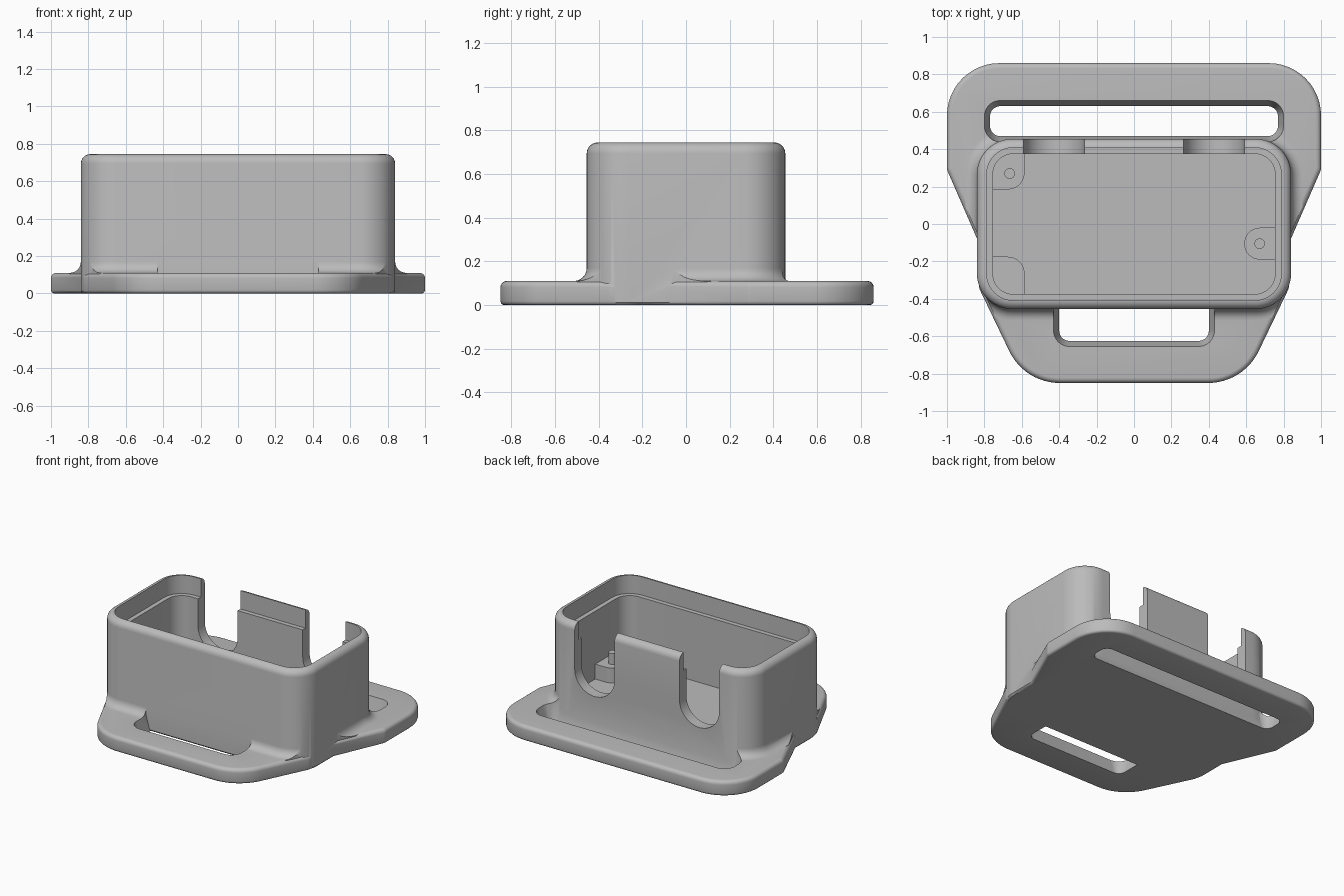
import bpy, bmesh, math
from mathutils import Vector

cube = bpy.data.objects.get("Cube")
if cube:
    bpy.data.objects.remove(cube)

grey = bpy.data.materials.new("plain_grey")
grey.use_nodes = True
GREY = (0.5, 0.5, 0.5, 1)
grey.diffuse_color = GREY
grey.node_tree.nodes["Principled BSDF"].inputs["Base Color"].default_value = GREY


def rounded(corners, steps=12):
    """Counter-clockwise polygon (x, y, radius) with filleted corners."""
    pts = []
    for i, (x, y, r) in enumerate(corners):
        p = Vector((x, y))
        if r == 0:
            pts.append(p)
            continue
        a = (Vector(corners[i - 1][:2]) - p).normalized()
        b = (Vector(corners[(i + 1) % len(corners)][:2]) - p).normalized()
        half = a.angle(b) / 2
        centre = p + (a + b).normalized() * (r / math.sin(half))
        start = p + a * (r / math.tan(half)) - centre
        end = p + b * (r / math.tan(half)) - centre
        sweep = math.atan2(start.x * end.y - start.y * end.x, start.dot(end))
        for k in range(steps + 1):
            t = sweep * k / steps
            c, s = math.cos(t), math.sin(t)
            pts.append(centre + Vector((start.x * c - start.y * s, start.x * s + start.y * c)))
    return pts


def rect(x0, x1, y0, y1, r):
    return rounded([(x1, y1, r), (x0, y1, r), (x0, y0, r), (x1, y0, r)])


def offset(pts, d):
    """Move an outline outward by d (inward when negative)."""
    out = []
    for i, p in enumerate(pts):
        e1 = (p - pts[i - 1]).normalized()
        e2 = (pts[(i + 1) % len(pts)] - p).normalized()
        n1, n2 = Vector((e1.y, -e1.x)), Vector((e2.y, -e2.x))
        out.append(p + (n1 + n2) * (d / (1 + n1.dot(n2))))
    return out


def loft(name, outline, layers):
    """Stack offset copies of an outline: layers are (offset, z)."""
    bm = bmesh.new()
    rings = [[bm.verts.new((p.x, p.y, z)) for p in offset(outline, d)] for d, z in layers]
    n = len(outline)
    for lo, hi in zip(rings, rings[1:]):
        for i in range(n):
            j = (i + 1) % n
            bm.faces.new((lo[i], lo[j], hi[j], hi[i]))
    bm.faces.new(rings[0][::-1])
    bm.faces.new(rings[-1])
    bmesh.ops.recalc_face_normals(bm, faces=bm.faces[:])
    mesh = bpy.data.meshes.new(name)
    bm.to_mesh(mesh)
    bm.free()
    mesh.materials.append(grey)
    ob = bpy.data.objects.new(name, mesh)
    bpy.context.collection.objects.link(ob)
    return ob


def combine(target, tool, operation):
    """Apply a boolean and discard the tool object."""
    mod = target.modifiers.new(operation, "BOOLEAN")
    mod.operation, mod.object, mod.solver = operation, tool, "EXACT"
    bpy.context.view_layer.objects.active = target
    bpy.ops.object.modifier_apply(modifier=mod.name)
    bpy.data.objects.remove(tool)


def arc(r, d0, z0, a0, a1, steps=6):
    """Quarter-round layers about (d0, z0)."""
    angles = [math.radians(a0 + (a1 - a0) * k / steps) for k in range(steps + 1)]
    return [(d0 + r * math.cos(a), z0 + r * math.sin(a)) for a in angles]


PLATE, FLOOR, TOP = 0.11, 0.11, 0.745

# Strap plate with rounded rims
half = [(1, 0.86, 0.28), (0.83, -0.1, 0), (0.83, -0.34, 0.1), (0.585, -0.85, 0.3)]
side = [half[0], (1, 0.29, 0.06)] + half[1:]
mirror = [(-x, y, r) for x, y, r in side]
plate_outline = rounded((side + mirror[::-1])[::-1])
body = loft("buckle_body", plate_outline,
            arc(0.018, -0.018, 0.018, -90, 0, 3) + arc(0.028, -0.028, PLATE - 0.028, 0, 90))

# Concave fillet where the box meets the plate, kept within the plate outline
box_outline = rect(-0.84, 0.84, -0.455, 0.455, 0.19)
R = 0.06
fillet = loft("fillet", box_outline,
              [(R, PLATE - 0.03)] + arc(R, R, PLATE + R, -90, -180) + [(-0.01, PLATE + R)])
combine(fillet, loft("limit", plate_outline, [(-0.012, 0.03), (-0.012, 0.4)]), "INTERSECT")
combine(body, fillet, "UNION")

# Strap slots with drafted walls
slots = [rect(-0.80, 0.80, 0.44, 0.66, 0.085),
         rounded([(0.43, -0.35, 0), (-0.43, -0.35, 0), (-0.43, -0.655, 0.085), (0.43, -0.655, 0.085)])]
for outline in slots:
    combine(body, loft("slot", outline, [(-0.03, -0.1), (-0.03, 0), (0, PLATE), (0, 0.4)]), "DIFFERENCE")

# Box with rounded rim
box = loft("box", box_outline, [(-0.012, 0), (0, 0.012)] + arc(0.05, -0.05, TOP - 0.05, 0, 90))
combine(body, box, "UNION")

# Cavity with a ledge for the lid
inner = rect(-0.755, 0.755, -0.375, 0.375, 0.11)
combine(body, loft("cavity", inner, [(0, FLOOR), (0, 0.61), (0.033, 0.61), (0.033, 1)]), "DIFFERENCE")

# Cable notches in the back wall
for x in (-0.4275, 0.4275):
    w = 0.162
    u_shape = rounded([(x + w, 1, 0), (x - w, 1, 0), (x - w, 0.25, w - 0.001), (x + w, 0.25, w - 0.001)])
    notch = loft("notch", u_shape, [(0, -0.6), (0, -0.33)])
    notch.rotation_euler.x = math.pi / 2
    bpy.context.view_layer.update()
    combine(body, notch, "DIFFERENCE")

# Mounting posts on the cavity floor
POST = 0.22
posts = {
    "right_post": rounded([(0.77, -0.02, 0), (0.59, -0.02, 0.083), (0.59, -0.19, 0.083), (0.77, -0.19, 0)]),
    "back_corner_post": rounded([(-0.585, 0.385, 0), (-0.74, 0.385, 0), (-0.77, 0.36, 0),
                                 (-0.77, 0.185, 0), (-0.585, 0.185, 0.09)]),
    "front_corner_post": rounded([(-0.585, -0.175, 0.09), (-0.77, -0.175, 0), (-0.77, -0.36, 0),
                                  (-0.74, -0.385, 0), (-0.585, -0.385, 0)]),
}
parts = [body] + [loft(name, o, [(0, FLOOR - 0.01), (0, POST)]) for name, o in posts.items()]

# Locating pins
for name, x, y in (("right_pin", 0.672, -0.105), ("back_corner_pin", -0.665, 0.27)):
    pin = rect(x - 0.028, x + 0.028, y - 0.028, y + 0.028, 0.0279)
    parts.append(loft(name, pin, [(0, POST - 0.01), (0, 0.30)]))

for ob in parts:
    bpy.ops.object.select_all(action="DESELECT")
    ob.select_set(True)
    bpy.context.view_layer.objects.active = ob
    bpy.ops.object.shade_smooth_by_angle(angle=math.radians(32))
